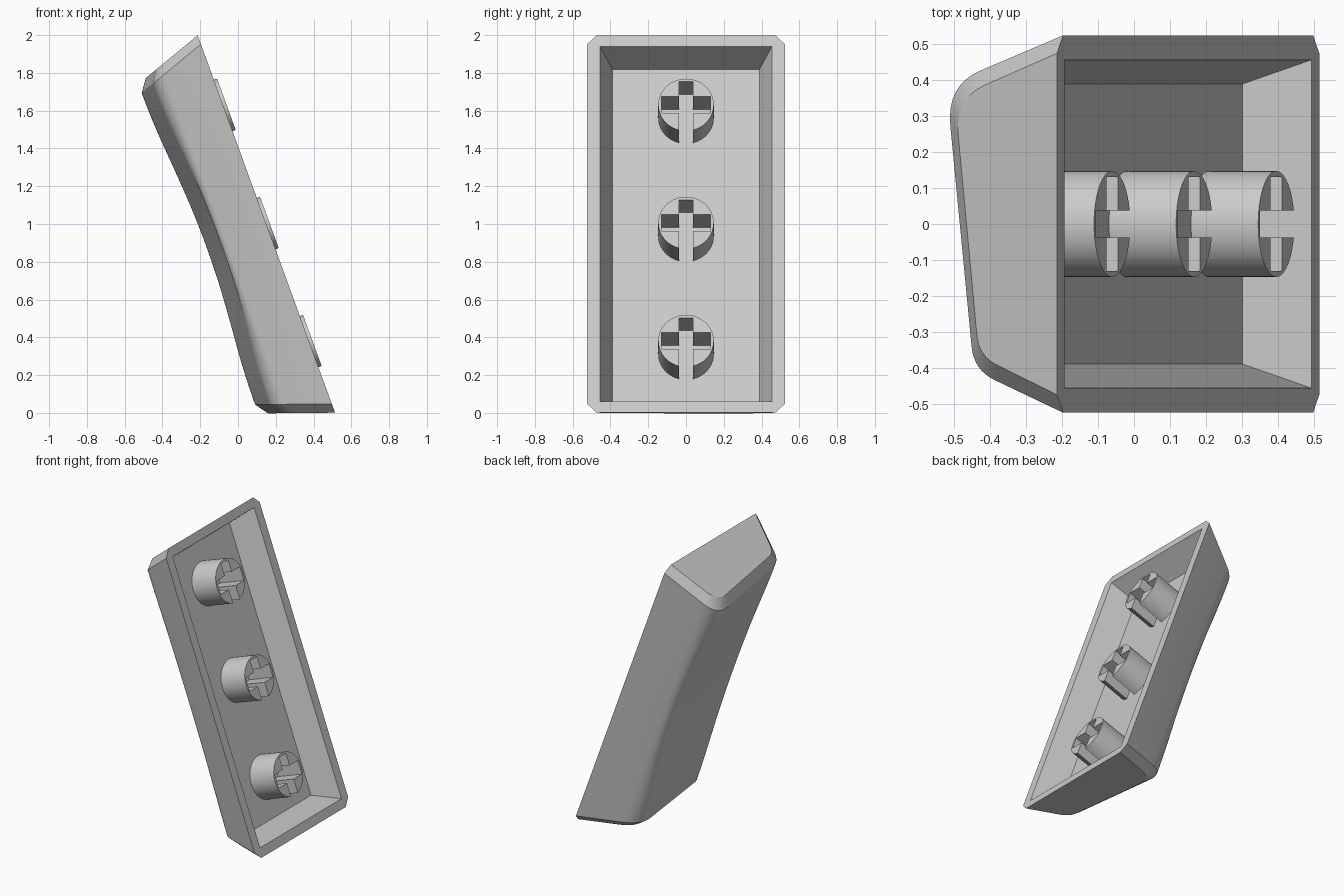
import bpy, bmesh, math
from mathutils import Vector

cube = bpy.data.objects.get("Cube")
if cube:
    bpy.data.objects.remove(cube, do_unlink=True)

grey = bpy.data.materials.new("light_grey_plastic")
grey.use_nodes = True
colour = (0.6, 0.6, 0.6, 1)
grey.diffuse_color = colour
grey.node_tree.nodes["Principled BSDF"].inputs["Base Color"].default_value = colour

HALF, WIDE, TAPER = 1.063, 0.523, 0.353   # rim half length, half width, end slope
CHAMFER, DISH, FLOOR = 0.05, 0.05, -0.18


def finish(bm, name):
    """Local x runs down the long side, local z points out of the open side."""
    bmesh.ops.recalc_face_normals(bm, faces=bm.faces)
    mesh = bpy.data.meshes.new(name)
    bm.to_mesh(mesh)
    bm.free()
    mesh.materials.append(grey)
    obj = bpy.data.objects.new(name, mesh)
    bpy.context.collection.objects.link(obj)
    obj.location = (0.15, 0, 1.0)
    obj.rotation_euler = (0, math.radians(70), 0)
    bpy.ops.object.select_all(action='DESELECT')
    obj.select_set(True)
    bpy.context.view_layer.objects.active = obj
    bpy.ops.object.shade_smooth_by_angle(angle=math.radians(28))
    return obj


def fillet(start, corner, end, steps=8):
    pts = []
    for i in range(steps + 1):
        t = i / steps
        pts.append(start * (1 - t) ** 2 + corner * 2 * t * (1 - t) + end * t * t)
    return pts


def cross_section():
    """Points (y, z, dish weight) from the back rim over the top to the front rim."""
    back_rim, front_rim = Vector((WIDE, 0)), Vector((-WIDE, 0))
    back, front = Vector((0.385, -0.395)), Vector((-0.405, -0.302))
    across = (front - back).normalized()
    a0, a1 = back + (back_rim - back).normalized() * 0.122, back + across * 0.115
    b0, b1 = front - across * 0.065, front + (front_rim - front).normalized() * 0.075
    pts = [(*back_rim, 0)]
    arc = fillet(a0, back, a1)
    pts += [(*p, i / (len(arc) - 1)) for i, p in enumerate(arc)]
    pts += [(*a1.lerp(b0, i / 8), 1) for i in range(1, 8)]
    arc = fillet(b0, front, b1)
    pts += [(*p, 1 - i / (len(arc) - 1)) for i, p in enumerate(arc)]
    return pts + [(*front_rim, 0)]


# Cap shell: lofted section with tapered ends, chamfered ends and a dished top
bm = bmesh.new()
section = cross_section()


def end_ring(side):
    ring = []
    for y, z, w in section:
        y, z = y * (1 - CHAMFER / WIDE), z * 0.875
        ring.append(bm.verts.new((side * (HALF + TAPER * z), y, z)))
    return ring


def middle_ring(s):
    dish = DISH * math.cos(s * math.pi / 2) ** 2
    ring = []
    for y, z, w in section:
        x = s * (HALF + TAPER * z - CHAMFER)
        ring.append(bm.verts.new((x, y, z + dish * w * w * (3 - 2 * w))))
    return ring


STATIONS = 32
rings = [end_ring(-1)]
rings += [middle_ring(-1 + 2 * i / STATIONS) for i in range(STATIONS + 1)]
rings.append(end_ring(1))
for r0, r1 in zip(rings, rings[1:]):
    for i in range(len(section) - 1):
        bm.faces.new((r0[i], r0[i + 1], r1[i + 1], r1[i]))
bm.faces.new(rings[0])
bm.faces.new(rings[-1])

# Cavity with sloped walls
signs = [(-1, -1), (1, -1), (1, 1), (-1, 1)]
mouth = [bm.verts.new((sx * 1.0, sy * 0.455, 0)) for sx, sy in signs]
floor = [bm.verts.new((sx * 0.935, sy * 0.388, FLOOR)) for sx, sy in signs]
for i in range(4):
    j = (i + 1) % 4
    bm.faces.new((mouth[i], mouth[j], floor[j], floor[i]))
bm.faces.new(floor)

# Flat rim between the outer shell and the cavity
bmesh.ops.triangle_fill(bm, use_beauty=True, normal=(0, 0, 1),
                        edges=[e for e in bm.edges if e.is_boundary])
finish(bm, "cap_shell")


# Mounting stems: cylinders with a cross slot that opens through the lower wall
def stem(name, centre):
    radius, slot, arm, reach = 0.147, 0.038, 0.047, 0.13
    gap = math.asin(slot / radius)
    outline = []
    for i in range(41):
        a = gap + (2 * math.pi - 2 * gap) * i / 40
        outline.append((radius * math.cos(a), radius * math.sin(a)))
    half = [(arm, slot), (arm, reach), (-arm, reach), (-arm, slot), (-reach, slot)]
    outline += [(x, -y) for x, y in half] + half[::-1]
    bm = bmesh.new()
    base = bm.faces.new([bm.verts.new((centre + x, y, FLOOR)) for x, y in outline])
    top = bmesh.ops.extrude_face_region(bm, geom=[base])["geom"]
    verts = [v for v in top if isinstance(v, bmesh.types.BMVert)]
    bmesh.ops.translate(bm, verts=verts, vec=(0, 0, 0.018 - FLOOR))
    finish(bm, name)


for name, centre in (("upper_stem", -0.665), ("middle_stem", 0), ("lower_stem", 0.665)):
    stem(name, centre)
